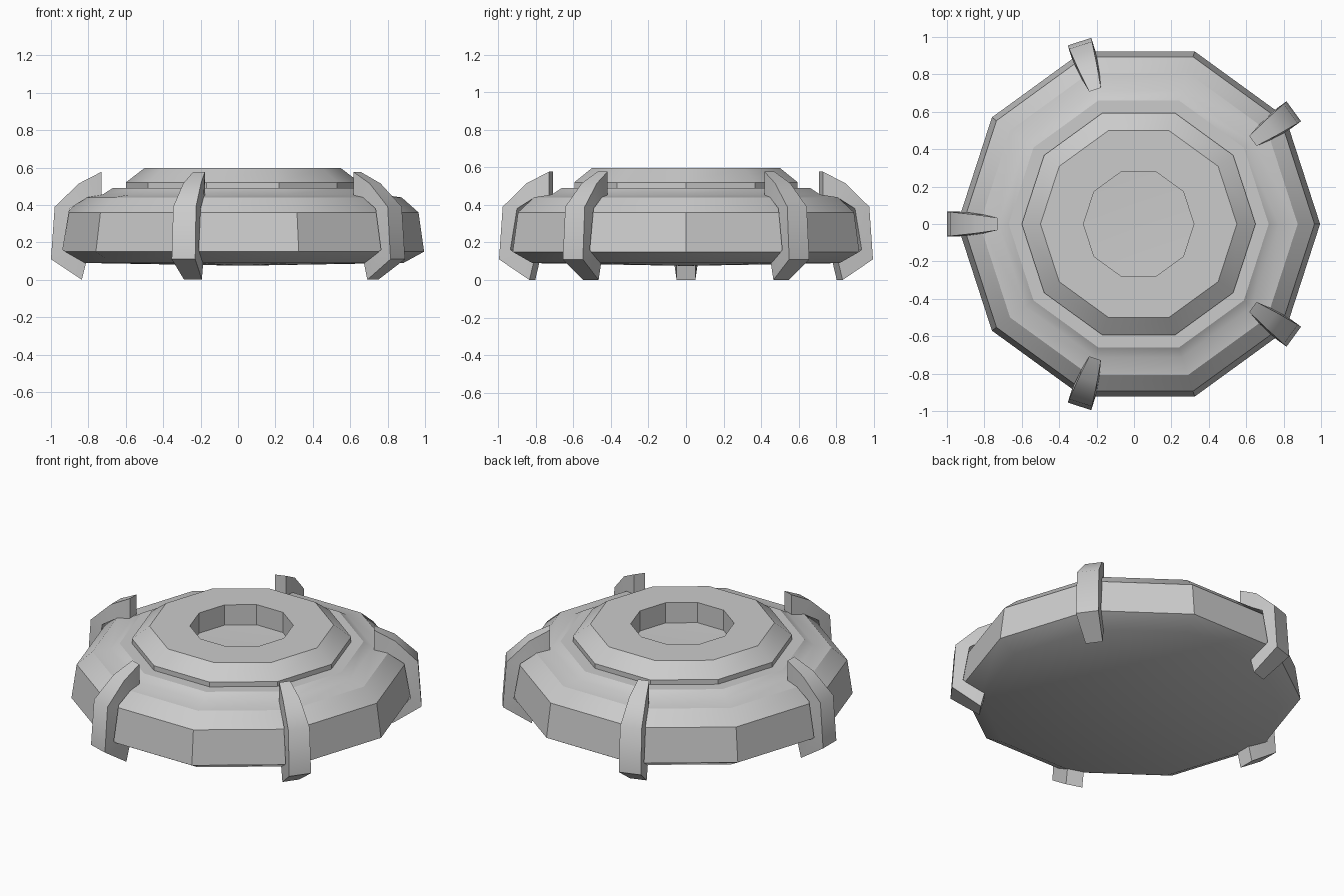
import bpy, bmesh, math
from mathutils import Matrix

if "Cube" in bpy.data.objects:
    bpy.data.objects.remove(bpy.data.objects["Cube"])

CX = 0.025   # axis of the ten-sided body
SIDES = 10


def finish(bm, name, angle):
    bmesh.ops.recalc_face_normals(bm, faces=bm.faces)
    me = bpy.data.meshes.new(name)
    bm.to_mesh(me)
    bm.free()
    ob = bpy.data.objects.new(name, me)
    bpy.context.collection.objects.link(ob)
    bpy.ops.object.select_all(action='DESELECT')
    ob.select_set(True)
    bpy.context.view_layer.objects.active = ob
    bpy.ops.object.shade_smooth_by_angle(angle=math.radians(angle))
    return ob


def lathe(name, profile):
    """Turn an (r, z) profile; r = 0 closes to a point."""
    bm = bmesh.new()
    rings = []
    for r, z in profile:
        n = 1 if r == 0 else SIDES
        rings.append([bm.verts.new((CX + r * math.cos(2 * math.pi * i / SIDES),
                                    r * math.sin(2 * math.pi * i / SIDES), z))
                      for i in range(n)])
    for a, b in zip(rings, rings[1:]):
        for i in range(SIDES):
            j = (i + 1) % SIDES
            quad = [a[i % len(a)], a[j % len(a)], b[j % len(b)], b[i % len(b)]]
            bm.faces.new(list(dict.fromkeys(quad)))
    return finish(bm, name, 30)


# Main disc with its rounded rim and stepped, recessed top
lathe("body", [
    (0, 0.075), (0.86, 0.09), (0.97, 0.15), (0.94, 0.36), (0.85, 0.44),
    (0.75, 0.455), (0.695, 0.49), (0.625, 0.49), (0.625, 0.52),
    (0.525, 0.597), (0.295, 0.597), (0.295, 0.47), (0, 0.46)])

# Claw sections: outer (r, z), inner (r, z), half width
CLAW = [
    ((0.755, 0.577), (0.755, 0.45), 0.033),
    ((0.875, 0.515), (0.83, 0.44), 0.050),
    ((1.005, 0.39), (0.925, 0.38), 0.064),
    ((1.025, 0.11), (0.962, 0.16), 0.066),
    ((0.86, 0.0), (0.835, 0.10), 0.050),
]


def claw(name, angle):
    bm = bmesh.new()
    secs = [[bm.verts.new((p[0], s * w, p[1]))
             for p, s in ((o, -1), (o, 1), (i, 1), (i, -1))]
            for o, i, w in CLAW]
    for a, b in zip(secs, secs[1:]):
        for i in range(4):
            j = (i + 1) % 4
            bm.faces.new((a[i], a[j], b[j], b[i]))
    bm.faces.new(secs[0])
    bm.faces.new(secs[-1])
    bm.transform(Matrix.Translation((CX, 0, 0)) @ Matrix.Rotation(angle, 4, 'Z'))
    finish(bm, name, 60)


# Five claws gripping the rim
for k in range(5):
    claw(f"claw_{k + 1}", math.pi + k * math.radians(72))
